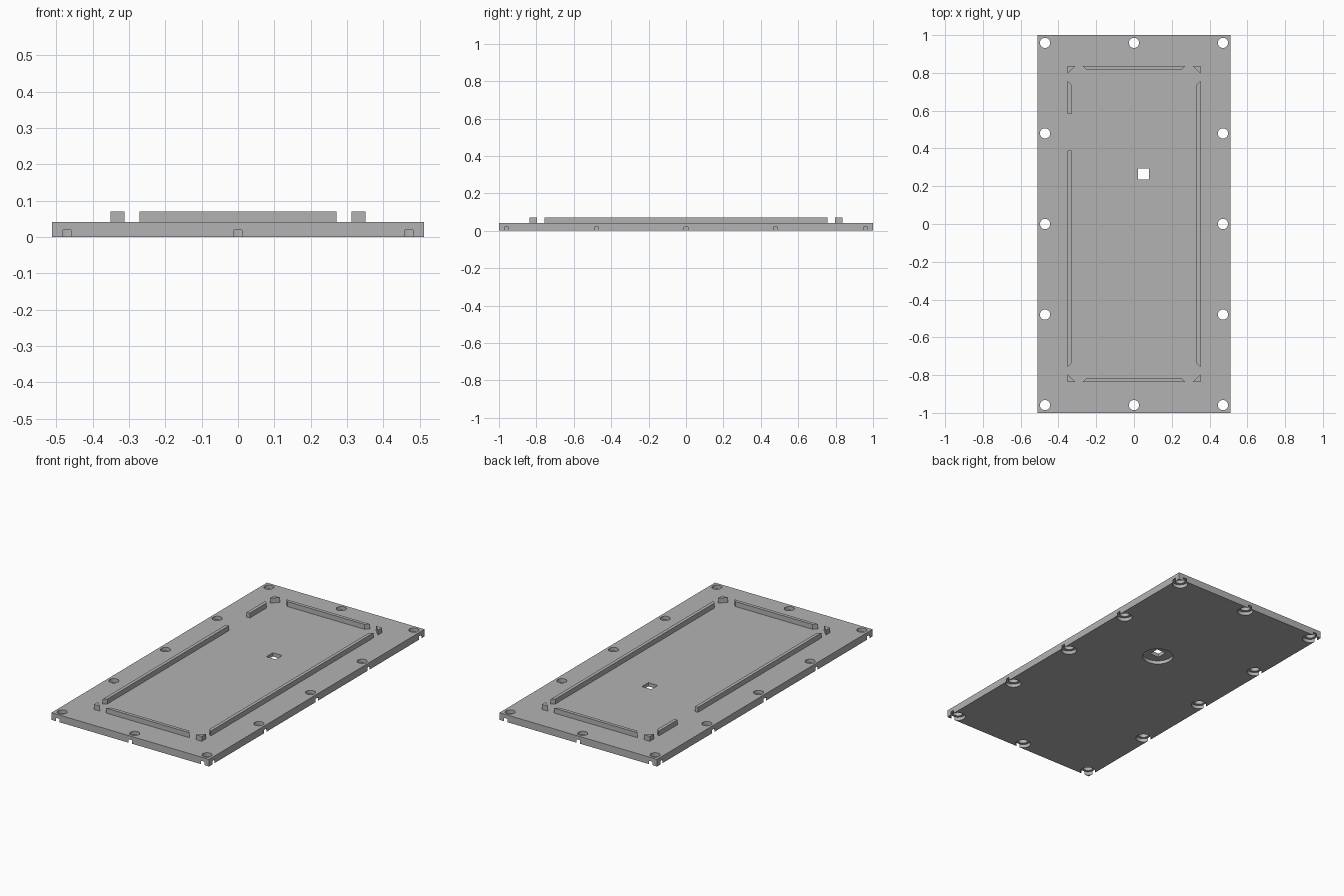
import bpy, bmesh
from mathutils import Matrix

if "Cube" in bpy.data.objects:
    bpy.data.objects.remove(bpy.data.objects["Cube"], do_unlink=True)

HALF_X, HALF_Y, THICK, TOP = 0.512, 1.0, 0.042, 0.071
RIM_X, RIM_Y, RIB, LEG = 0.351, 0.836, 0.02, 0.039
RECESS = 0.02

grey = bpy.data.materials.new("plain grey")
grey.use_nodes = True
grey.diffuse_color = (0.45, 0.45, 0.45, 1)
grey.node_tree.nodes["Principled BSDF"].inputs["Base Color"].default_value = grey.diffuse_color


def finish(name, bm):
    bmesh.ops.recalc_face_normals(bm, faces=bm.faces)
    mesh = bpy.data.meshes.new(name)
    bm.to_mesh(mesh)
    bm.free()
    mesh.materials.append(grey)
    obj = bpy.data.objects.new(name, mesh)
    bpy.context.collection.objects.link(obj)
    return obj


def add_box(bm, x0, x1, y0, y1, z0, z1):
    place = Matrix.Translation(((x0 + x1) / 2, (y0 + y1) / 2, (z0 + z1) / 2))
    size = Matrix.Diagonal((x1 - x0, y1 - y0, z1 - z0, 1))
    bmesh.ops.create_cube(bm, size=1, matrix=place @ size)


def add_cylinder(bm, x, y, radius, z0, z1, sides=40):
    bmesh.ops.create_cone(bm, cap_ends=True, segments=sides, radius1=radius, radius2=radius,
                          depth=z1 - z0, matrix=Matrix.Translation((x, y, (z0 + z1) / 2)))


def prism(name, outline):
    """Upright prism from the plate's top face to the rib height."""
    bm = bmesh.new()
    face = bm.faces.new([bm.verts.new((x, y, THICK)) for x, y in outline])
    grown = bmesh.ops.extrude_face_region(bm, geom=[face])["geom"]
    verts = [g for g in grown if isinstance(g, bmesh.types.BMVert)]
    bmesh.ops.translate(bm, verts=verts, vec=(0, 0, TOP - THICK))
    return finish(name, bm)


# Base plate
bm = bmesh.new()
add_box(bm, -HALF_X, HALF_X, -HALF_Y, HALF_Y, 0, THICK)
plate = finish("base_plate", bm)

# Screw positions: columns on both long edges, one at the middle of each short edge
screws = [(sx * 0.471, row * 0.4795) for sx in (-1, 1) for row in range(-2, 3)]
screws += [(0, -0.959), (0, 0.959)]
SLOT_X, SLOT_Y, SLOT = 0.05, 0.265, 0.03

# Through holes
bm = bmesh.new()
for x, y in screws:
    add_cylinder(bm, x, y, 0.027, -0.05, 0.1)
add_box(bm, SLOT_X - SLOT, SLOT_X + SLOT, SLOT_Y - SLOT, SLOT_Y + SLOT, -0.05, 0.1)
through = finish("through_hole_cutter", bm)

# Recesses in the underside
bm = bmesh.new()
for x, y in screws:
    add_cylinder(bm, x, y, 0.0425, -0.05, RECESS)
add_cylinder(bm, SLOT_X, SLOT_Y, 0.084, -0.05, RECESS, 64)
recess = finish("underside_recess_cutter", bm)

for cutter in (through, recess):
    mod = plate.modifiers.new(cutter.name, "BOOLEAN")
    mod.operation, mod.solver, mod.object = "DIFFERENCE", "EXACT", cutter
bpy.context.view_layer.update()
cut = bpy.data.meshes.new_from_object(plate.evaluated_get(bpy.context.evaluated_depsgraph_get()))
plate.modifiers.clear()
plate.data = cut
for cutter in (through, recess):
    bpy.data.objects.remove(cutter, do_unlink=True)

# Short ribs, ends bevelled inwards
for side, s in (("front", -1), ("back", 1)):
    end, y0, y1 = 0.271, s * RIM_Y, s * (RIM_Y - RIB)
    prism(side + "_rib", [(-end, y0), (end, y0), (end - RIB, y1), (-end + RIB, y1)])

# Long ribs; the right one is split by a gap
END = 0.757
xo, xi = RIM_X, RIM_X - RIB
prism("left_rib", [(xo, -END), (xo, END), (xi, END - RIB), (xi, -END + RIB)])
prism("right_front_rib", [(-xo, -END), (-xo, 0.39), (-xi, 0.39), (-xi, -END + RIB)])
prism("right_back_rib", [(-xo, END), (-xo, 0.582), (-xi, 0.582), (-xi, END - RIB)])

# Triangular corner posts
for xname, sx in (("right", -1), ("left", 1)):
    for yname, sy in (("front", -1), ("back", 1)):
        x, y = sx * RIM_X, sy * RIM_Y
        prism(f"{yname}_{xname}_corner", [(x, y), (x - sx * LEG, y), (x, y - sy * LEG)])

# Smooth bore walls, sharp edges elsewhere
bpy.ops.object.select_all(action="DESELECT")
plate.select_set(True)
bpy.context.view_layer.objects.active = plate
bpy.ops.object.shade_smooth_by_angle()
